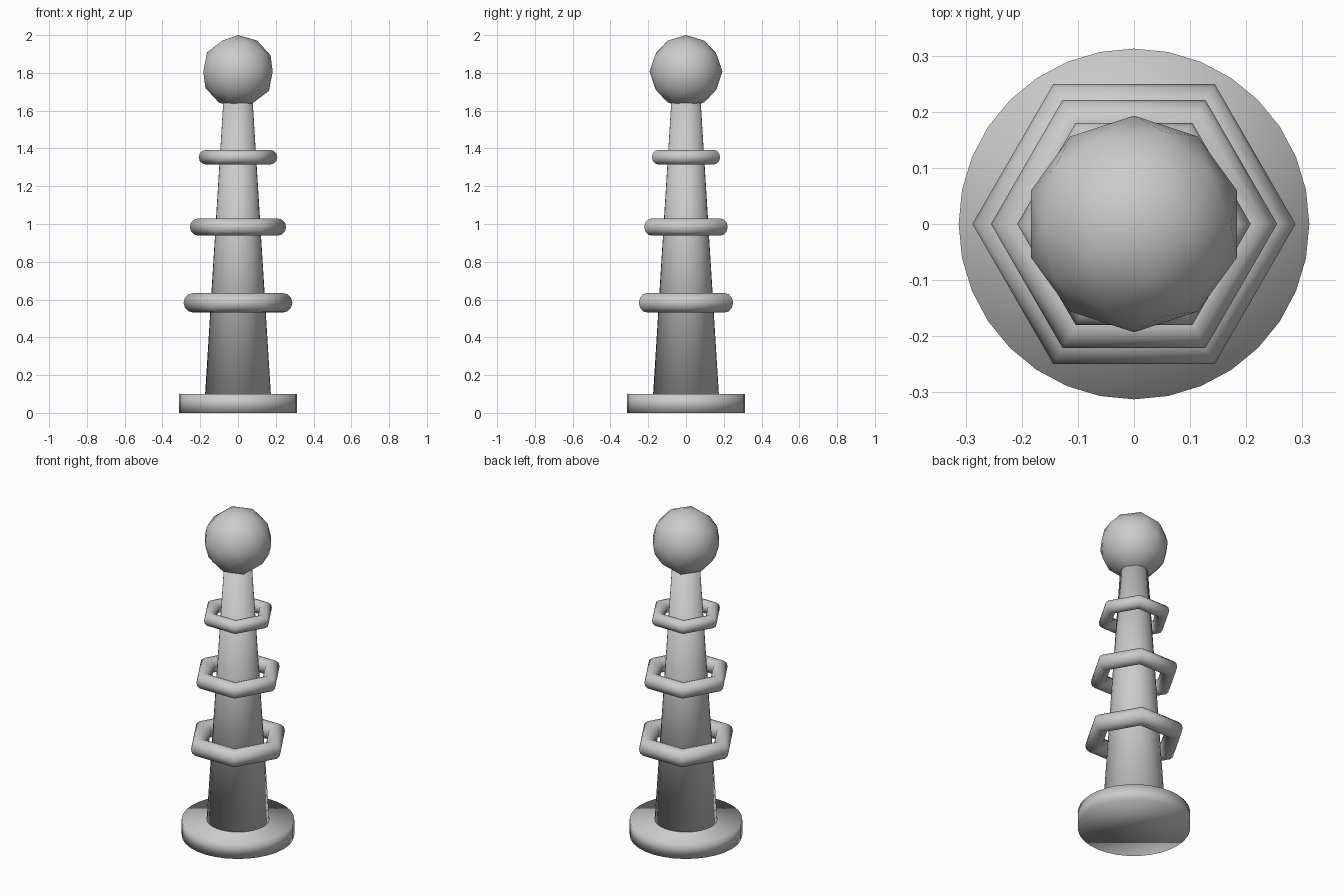
import bpy
import bmesh
from math import cos, sin, tau

if "Cube" in bpy.data.objects:
    bpy.data.objects.remove(bpy.data.objects["Cube"])


def finish(bm, name):
    bmesh.ops.recalc_face_normals(bm, faces=bm.faces)
    for f in bm.faces:
        f.smooth = True
    mesh = bpy.data.meshes.new(name)
    bm.to_mesh(mesh)
    bm.free()
    obj = bpy.data.objects.new(name, mesh)
    bpy.context.collection.objects.link(obj)
    return obj


def cone(name, r_bottom, r_top, z0, z1, sides=32):
    bm = bmesh.new()
    bmesh.ops.create_cone(bm, cap_ends=True, segments=sides,
                          radius1=r_bottom, radius2=r_top, depth=z1 - z0)
    obj = finish(bm, name)
    obj.location.z = (z0 + z1) / 2
    return obj


def hex_ring(name, major, minor, z, sides=6, tube=12):
    bm = bmesh.new()
    loops = []
    for i in range(sides):
        a = tau * i / sides
        loop = []
        for j in range(tube):
            b = tau * j / tube
            r = major + minor * cos(b)
            loop.append(bm.verts.new((r * cos(a), r * sin(a), minor * sin(b))))
        loops.append(loop)
    for i in range(sides):
        p, q = loops[i], loops[(i + 1) % sides]
        for j in range(tube):
            k = (j + 1) % tube
            bm.faces.new((p[j], q[j], q[k], p[k]))
    obj = finish(bm, name)
    obj.location.z = z
    return obj


# Round base and tapered shaft
cone("base", 0.3125, 0.3125, 0.0, 0.1)
cone("shaft", 0.174, 0.077, 0.1, 1.66)

# Three six-sided rings, shrinking upwards
hex_ring("lower_ring", 0.236, 0.052, 0.583)
hex_ring("middle_ring", 0.209, 0.046, 0.984)
hex_ring("upper_ring", 0.169, 0.039, 1.354)

# Low-poly ball on top
bm = bmesh.new()
bmesh.ops.create_icosphere(bm, subdivisions=2, radius=0.193)
finish(bm, "ball").location.z = 1.807
